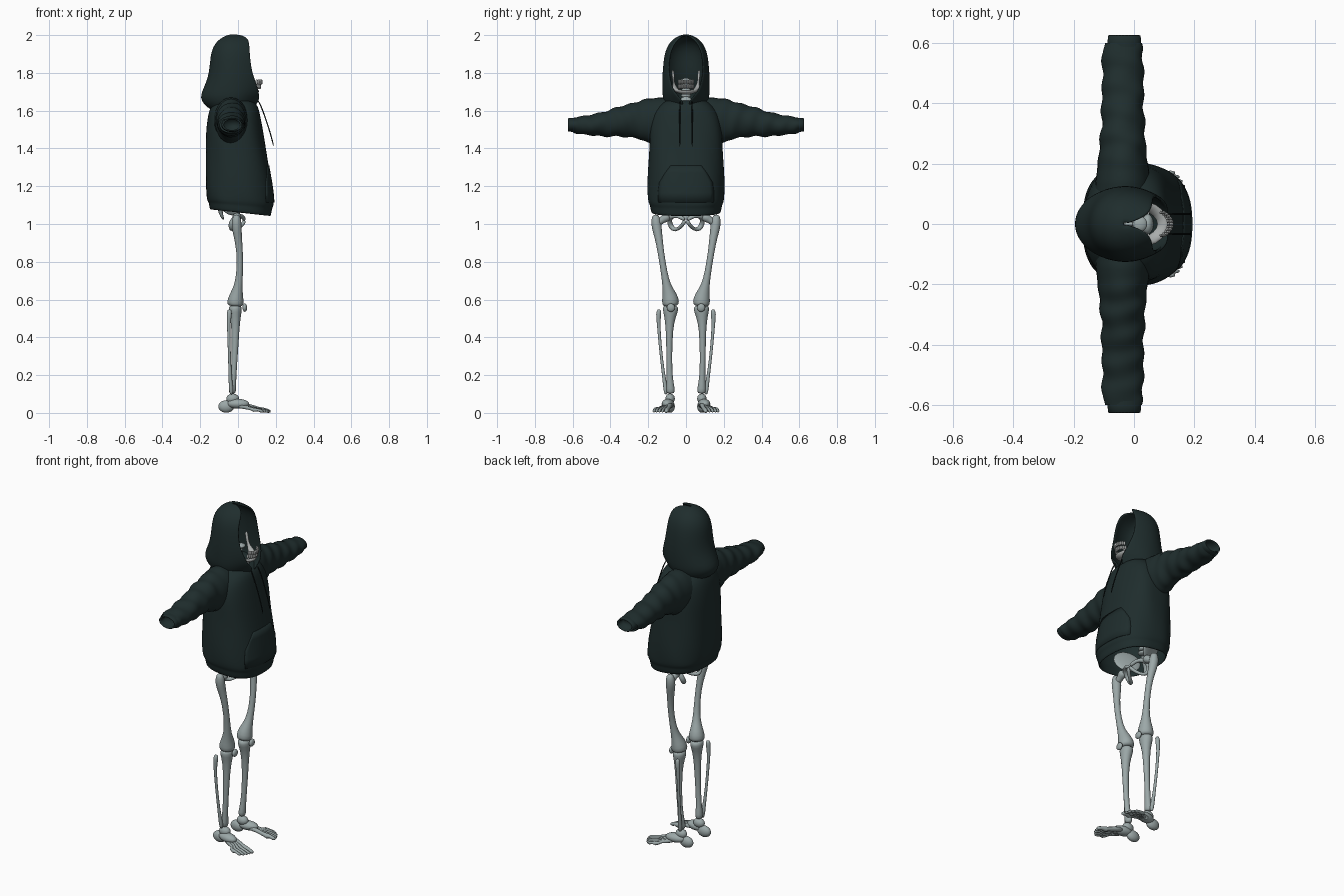
import bpy, bmesh, math
from mathutils import Vector, Matrix

if "Cube" in bpy.data.objects:
    bpy.data.objects.remove(bpy.data.objects["Cube"])

def material(name, rgb):
    m = bpy.data.materials.new(name)
    m.diffuse_color = (*rgb, 1)
    m.use_nodes = True
    m.node_tree.nodes["Principled BSDF"].inputs["Base Color"].default_value = m.diffuse_color
    return m

CLOTH = material("dark_green_cloth", (0.0135, 0.026, 0.026))
CORD = material("black_cord", (0.006, 0.011, 0.011))
BONE = material("grey_bone", (0.33, 0.39, 0.39))
SKULL = material("pale_bone", (0.40, 0.42, 0.415))

def finish(name, bm, mat, subsurf=0, thick=0):
    bmesh.ops.recalc_face_normals(bm, faces=bm.faces)
    me = bpy.data.meshes.new(name)
    bm.to_mesh(me)
    bm.free()
    me.materials.append(mat)
    for p in me.polygons:
        p.use_smooth = True
    ob = bpy.data.objects.new(name, me)
    bpy.context.collection.objects.link(ob)
    if thick:
        mod = ob.modifiers.new("thickness", 'SOLIDIFY')
        mod.thickness, mod.offset = thick, 0
    if subsurf:
        mod = ob.modifiers.new("smooth", 'SUBSURF')
        mod.levels = mod.render_levels = subsurf
    return ob

def loft(bm, rings, closed=True, caps=(False, False)):
    vs = [[bm.verts.new(p) for p in r] for r in rings]
    n = len(vs[0])
    for a, b in zip(vs, vs[1:]):
        for i in range(n if closed else n - 1):
            j = (i + 1) % n
            bm.faces.new((a[i], a[j], b[j], b[i]))
    if caps[0]:
        bm.faces.new(vs[0])
    if caps[1]:
        bm.faces.new(vs[-1])

def tube_into(bm, pts, radii, ref=(1, 0, 0), n=10):
    """Tube along pts; each radius is a number or (along ref, across)."""
    pts, ref, rings = [Vector(p) for p in pts], Vector(ref), []
    for i, p in enumerate(pts):
        t = (pts[min(i + 1, len(pts) - 1)] - pts[max(i - 1, 0)]).normalized()
        u = (ref - t * ref.dot(t)).normalized()
        v = t.cross(u)
        r = radii[i] if isinstance(radii, (list, tuple)) else radii
        ru, rv = r if isinstance(r, tuple) else (r, r)
        rings.append([p + u * ru * math.cos(k * math.tau / n) + v * rv * math.sin(k * math.tau / n)
                      for k in range(n)])
    loft(bm, rings, caps=(True, True))

def tube(name, pts, radii, mat=BONE, ref=(1, 0, 0), n=10):
    bm = bmesh.new()
    tube_into(bm, pts, radii, ref, n)
    return finish(name, bm, mat, subsurf=1)

def blob(bm, c, r, rot=None):
    m = Matrix.Translation(c) @ (rot or Matrix()) @ Matrix.Diagonal((*r, 1))
    bmesh.ops.create_uvsphere(bm, u_segments=20, v_segments=12, radius=1, matrix=m)

def spow(v, e):
    return math.copysign(abs(v) ** e, v)

# ---- hoodie body: z, back x, front x, half width
BODY = [(1.06, -.145, .170, .180), (1.09, -.150, .175, .186), (1.103, -.152, .178, .187),
        (1.115, -.160, .186, .195), (1.14, -.163, .186, .198), (1.2, -.167, .178, .200),
        (1.3, -.167, .160, .196), (1.4, -.165, .143, .190), (1.48, -.165, .130, .190),
        (1.55, -.158, .118, .180), (1.6, -.150, .108, .160), (1.64, -.130, .095, .120),
        (1.655, -.10, .05, .09)]

def tilt(x, z):
    return z - .11 * x * max(0, min(1, (1.2 - z) / .12))

bm, rings = bmesh.new(), []
for z, xb, xf, w in BODY:
    ring = []
    for k in range(48):
        a = k * math.tau / 48
        f = 1 + .010 * math.sin(6 * a + 14 * z) * (1.12 < z < 1.6)
        x = (xf if math.cos(a) > 0 else -xb) * spow(math.cos(a), .8) * f
        ring.append((x, w * spow(math.sin(a), .8) * f, tilt(x, z)))
    rings.append(ring)
loft(bm, rings)
finish("hoodie_body", bm, CLOTH, subsurf=1, thick=.008)

# ---- front pocket plate following the belly
def belly(y, z):
    for a, b in zip(BODY, BODY[1:]):
        if a[0] <= z <= b[0]:
            t = (z - a[0]) / (b[0] - a[0])
            xf, w = a[2] + t * (b[2] - a[2]), a[3] + t * (b[3] - a[3])
            return xf * (1 - abs(y / w) ** 2.5) ** .4
bm = bmesh.new()
loft(bm, [[(belly(w * k / 8, z) + .004, w * k / 8, tilt(.15, z)) for k in range(-8, 9)]
          for z, w in ((1.125, .145), (1.17, .147), (1.22, .14), (1.27, .11), (1.31, .08))], closed=False)
finish("front_pocket", bm, CLOTH, thick=.006)

# ---- sleeves with wrinkles: y, centre z, z radius, x radius
SLEEVE = [(.08, 1.55, .115, .095), (.14, 1.55, .12, .09), (.20, 1.545, .117, .083), (.26, 1.552, .096, .076),
          (.33, 1.545, .083, .071), (.42, 1.531, .068, .069), (.52, 1.522, .052, .068),
          (.58, 1.523, .044, .066), (.598, 1.524, .038, .060)]
for s, side in ((1, "right"), (-1, "left")):
    bm, rings = bmesh.new(), []
    for i in range(53):
        y = .08 + .518 * i / 52
        a, b = next((a, b) for a, b in zip(SLEEVE, SLEEVE[1:]) if y <= b[0] + 1e-6)
        t = (y - a[0]) / (b[0] - a[0])
        zc, rz, rx = (a[j] + t * (b[j] - a[j]) for j in (1, 2, 3))
        amp = .045 * min(1, max(0, (y - .16) / .1))
        ring = []
        for k in range(28):
            g = k * math.tau / 28
            f = 1 + amp * math.sin(75 * y + 2.2 * math.cos(g + 1)) + .5 * amp * math.sin(43 * y + 3 * g)
            ring.append((-.037 + rx * f * math.cos(g), s * y, zc + rz * f * math.sin(g)))
        rings.append(ring)
    loft(bm, rings, caps=(True, False))
    finish(side + "_sleeve", bm, CLOTH)
    # ribbed cuff, folded inwards at the opening
    bm = bmesh.new()
    loft(bm, [[(-.032 + r * 1.5 * math.cos(k * math.tau / 28), s * y, 1.525 + r * math.sin(k * math.tau / 28))
               for k in range(28)] for y, r in
              ((.585, .038), (.6, .037), (.622, .036), (.625, .032), (.618, .028), (.58, .027))],
         caps=(False, True))
    finish(side + "_cuff", bm, CLOTH)

# ---- hood: z, back x, half width, front edge x, front edge half width
HOOD = [(1.605, -.135, .085, .05, .05), (1.635, -.178, .107, .105, .002), (1.67, -.195, .118, .115, .032),
        (1.70, -.186, .120, .110, .062), (1.75, -.163, .121, .095, .080), (1.80, -.149, .119, .076, .089),
        (1.86, -.143, .114, .066, .088), (1.91, -.137, .106, .062, .081), (1.95, -.120, .089, .060, .064),
        (1.978, -.092, .062, .055, .042), (1.995, -.058, .030, .03, .020), (2.0, -.032, .004, -.022, .002)]
bm, rings = bmesh.new(), []
for z, xb, w, xf, wf in HOOD:
    half = []
    for k in range(9):
        q = k / 8
        half.append((-.03 + (xf + .03) * (1 - q), w - (w - wf) * (1 - q) ** 2))
    for k in range(1, 12):
        a = k / 11 * math.pi / 2
        half.append((-.03 + (xb + .03) * math.sin(a), w * math.cos(a)))
    ring = half + [(x, -y) for x, y in half[-2::-1]]
    rings.append([(x, y, z) for x, y in ring])
loft(bm, rings, closed=False)
finish("hood", bm, CLOTH, subsurf=1, thick=.010)

# ---- draw cords
for s, side in ((1, "right"), (-1, "left")):
    tube(side + "_draw_cord", [(.105, s * .03, 1.655), (.125, s * .033, 1.62), (.152, s * .033, 1.54),
                               (.175, s * .033, 1.47), (.19, s * .033, 1.405)], .0038, CORD, (0, 1, 0), 6)

# ---- skull: fused volumes, then sockets cut out
bm = bmesh.new()
blob(bm, (-.005, 0, 1.885), (.108, .086, .094))
blob(bm, (.065, 0, 1.81), (.058, .056, .062))
blob(bm, (.098, 0, 1.782), (.034, .036, .036))
blob(bm, (.115, 0, 1.85), (.014, .012, .03))
for s in (1, -1):
    tube_into(bm, [(.104, s * .008, 1.888), (.102, s * .04, 1.897), (.072, s * .078, 1.885)], .011)
    tube_into(bm, [(.108, s * .03, 1.822), (.085, s * .064, 1.828), (.04, s * .083, 1.838), (-.02, s * .082, 1.84)],
              [.014, .014, .009, .008], (0, 0, 1))
skull = finish("skull", bm, SKULL)
bm = bmesh.new()
for s in (1, -1):
    blob(bm, (.105, s * .038, 1.860), (.035, .023, .020))
    blob(bm, (.128, s * .007, 1.818), (.022, .008, .015))
cutter = finish("socket_cutter", bm, SKULL)
cutter.hide_render = True
mod = skull.modifiers.new("fuse", 'REMESH')
mod.mode, mod.voxel_size, mod.use_smooth_shade = 'VOXEL', .004, True
mod = skull.modifiers.new("soften", 'SMOOTH')
mod.iterations = 3
mod = skull.modifiers.new("sockets", 'BOOLEAN')
mod.operation, mod.object = 'DIFFERENCE', cutter
bpy.context.view_layer.objects.active = skull
for m in list(skull.modifiers):
    bpy.ops.object.modifier_apply(modifier=m.name)
bpy.data.objects.remove(cutter)
skull.select_set(True)
bpy.ops.object.shade_smooth_by_angle(angle=math.radians(40))

# ---- jaw and teeth
tube("jaw", [(.005, .07, 1.82), (.015, .067, 1.76), (.04, .06, 1.715), (.08, .042, 1.70), (.102, 0, 1.695),
             (.08, -.042, 1.70), (.04, -.06, 1.715), (.015, -.067, 1.76), (.005, -.07, 1.82)],
     [(.01, .008)] * 2 + [(.015, .02)] + [(.01, .022)] * 3 + [(.015, .02)] + [(.01, .008)] * 2, SKULL, (.3, .01, -.6))
bm = bmesh.new()
for z in (1.752, 1.728):
    for k in range(-5, 6):
        a = k * .22
        blob(bm, (.078 + .046 * math.cos(a) - (z < 1.74) * .008, .042 * math.sin(a), z), (.007, .0052, .013))
finish("teeth", bm, SKULL)

# ---- spine, collar bones, pelvis
bm = bmesh.new()
for i in range(24):
    z = 1.14 + i * .027
    x = -.06 - .03 * math.sin((z - 1.14) * 5) + max(0, z - 1.6) * .5
    blob(bm, (x, 0, z), (.024, .026, .012))
    blob(bm, (x - .03, 0, z - .005), (.025, .006, .006))
finish("spine", bm, BONE)
bm = bmesh.new()
blob(bm, (.045, 0, 1.645), (.02, .035, .03))
for s in (1, -1):
    tube_into(bm, [(.04, s * .015, 1.65), (.03, s * .07, 1.645), (-.03, s * .14, 1.64)], .01)
finish("collar_bones", bm, BONE)
tube("sacrum", [(-.075, 0, 1.16), (-.095, 0, 1.11), (-.095, 0, 1.06), (-.075, 0, 1.02)],
     [(.02, .045), (.018, .045), (.012, .028), (.006, .01)])

# ---- legs
for s, side in ((1, "right"), (-1, "left")):
    def P(*pts):
        return [(x, s * y, z) for x, y, z in pts]
    tube(side + "_hip_ring", P((.035, .004, 1.02), (.022, .04, 1.045), (-.005, .085, 1.045), (-.04, .09, 1.005),
         (-.038, .068, .968), (-.01, .042, .972), (.025, .018, .995), (.035, .004, 1.02)),
         [.013, .011, .018, .016, .015, .010, .010, .012])
    bm = bmesh.new()
    blob(bm, (-.035, s * .1, 1.12), (.075, .014, .08), Matrix.Rotation(-s * .4, 4, 'X') @ Matrix.Rotation(s * .4, 4, 'Z'))
    finish(side + "_hip_blade", bm, BONE)
    tube(side + "_thigh_bone", P((-.005, .163, 1.05), (-.008, .160, 1.03), (-.008, .156, .985), (.0, .145, .93),
         (.010, .133, .85), (.010, .117, .75), (.002, .102, .67), (-.010, .086, .62), (-.014, .081, .58), (-.015, .08, .563)),
         [.012, .025, .028, .021, .017, .017, .022, (.038, .042), (.048, .048), (.036, .038)], n=14)
    tube(side + "_thigh_neck", P((-.008, .155, 1.0), (-.008, .125, 1.022), (-.006, .105, 1.036), (-.006, .088, 1.045)),
         [.02, .018, .029, .018])
    tube(side + "_shin_bone", P((-.015, .081, .572), (-.015, .082, .55), (-.014, .084, .515), (-.013, .088, .45),
         (-.017, .089, .3), (-.025, .086, .18), (-.03, .082, .125), (-.03, .082, .10)),
         [(.03, .036), (.038, .045), (.03, .032), (.021, .019), (.016, .015), (.015, .015), (.021, .025), (.017, .021)], n=14)
    tube(side + "_calf_bone", P((-.045, .142, .55), (-.045, .145, .525), (-.05, .146, .48), (-.047, .137, .35),
         (-.042, .119, .2), (-.037, .108, .13), (-.035, .106, .095)),
         [.010, .016, .009, .008, .008, .013, .009])
    bm = bmesh.new()
    blob(bm, (.036, s * .08, .557), (.012, .022, .022))
    finish(side + "_kneecap", bm, BONE)
    # foot: heel, ankle, arch and five toes
    bm = bmesh.new()
    blob(bm, (-.062, s * .083, .034), (.042, .024, .033))
    blob(bm, (-.028, s * .084, .075), (.034, .025, .027))
    blob(bm, (.0, s * .096, .048), (.06, .032, .026), Matrix.Rotation(s * .15, 4, 'Z'))
    tips = ((.172, .104), (.168, .124), (.160, .141), (.149, .156), (.135, .169))
    for i, (x, y) in enumerate(tips):
        r = .012 if i == 0 else .0085
        tube_into(bm, P((.01, .082 + .009 * i, .046 - .003 * i), (.06, .088 + .013 * i, .036 - .003 * i),
                        (x - .065, y - .008, .021), (x - .05, y - .005, .016), (x - .03, y - .002, .016),
                        (x - .012, y, .010), (x, y, .007)),
                  [r * 1.2, r, r, r * 1.25, r * .85, r * .9, r * .5], (0, 1, 0))
    finish(side + "_foot", bm, BONE)
